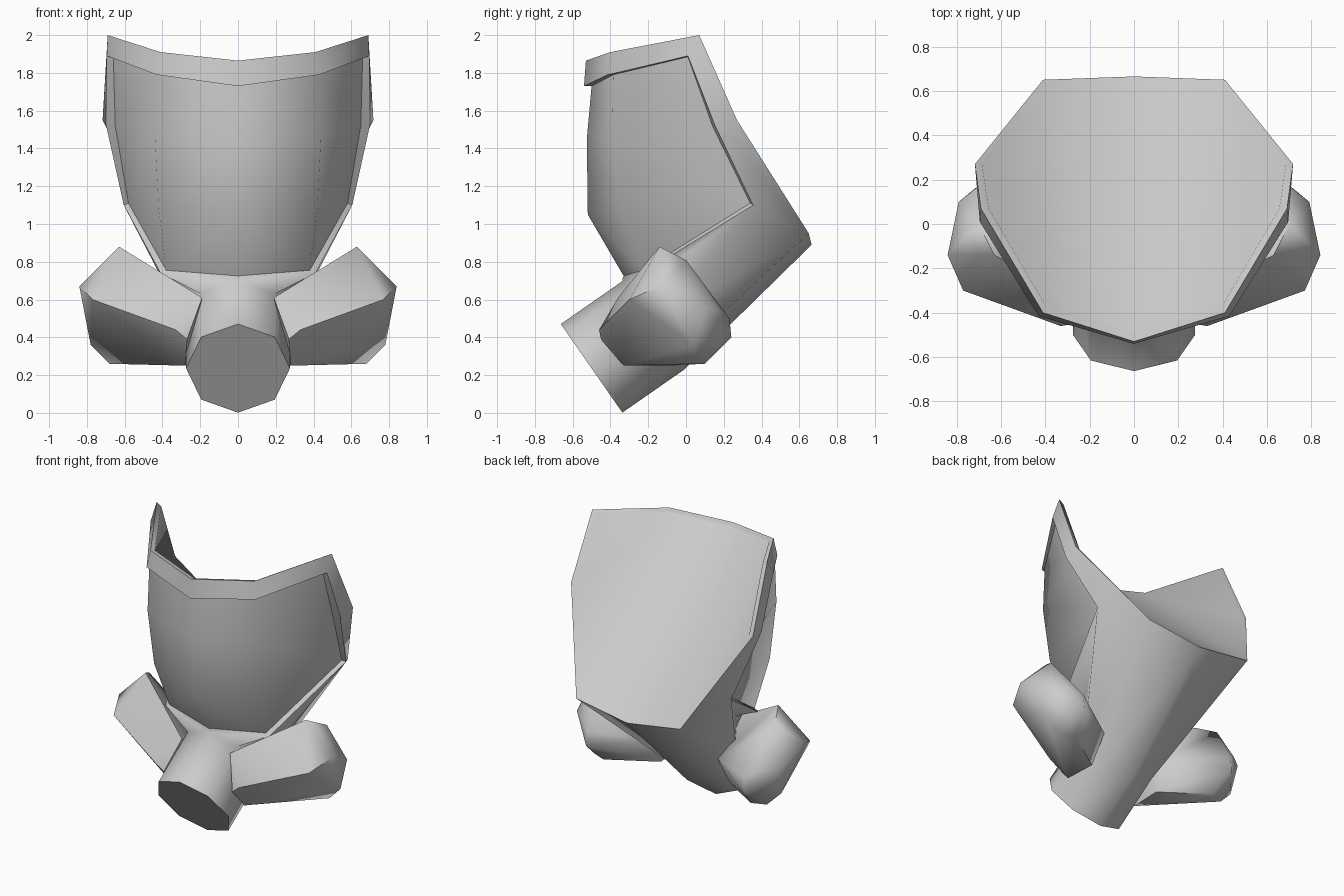
import bpy, bmesh, math
from mathutils import Vector

if "Cube" in bpy.data.objects:
    bpy.data.objects.remove(bpy.data.objects["Cube"])


def finish(bm, name, angle):
    """Mirror the +x half, weld the seam and make a smooth-by-angle object."""
    geo = bmesh.ops.duplicate(bm, geom=bm.verts[:] + bm.edges[:] + bm.faces[:])["geom"]
    for v in (g for g in geo if isinstance(g, bmesh.types.BMVert)):
        v.co.x *= -1
    bmesh.ops.reverse_faces(bm, faces=[g for g in geo if isinstance(g, bmesh.types.BMFace)])
    bmesh.ops.remove_doubles(bm, verts=bm.verts[:], dist=0.0005)
    bmesh.ops.recalc_face_normals(bm, faces=bm.faces[:])
    me = bpy.data.meshes.new(name)
    bm.to_mesh(me)
    bm.free()
    ob = bpy.data.objects.new(name, me)
    bpy.context.collection.objects.link(ob)
    bpy.ops.object.select_all(action='DESELECT')
    ob.select_set(True)
    bpy.context.view_layer.objects.active = ob
    bpy.ops.object.shade_smooth_by_angle(angle=math.radians(angle))
    return ob


# Mask body: half built from rows of points, from the centre line outwards
bm = bmesh.new()


def row(*pts):
    return [bm.verts.new(p) for p in pts]


def face(*vs):
    bm.faces.new(vs)


def bridge(a, b):
    for i in range(len(a) - 1):
        face(a[i], a[i + 1], b[i + 1], b[i])


def crease(loop):
    for a, b in zip(loop, loop[1:]):
        bm.edges.get((a, b)).smooth = False


# visor
v0 = row((0, -.50, 1.73), (.43, -.385, 1.79), (.66, .01, 1.885))
v1 = row((0, -.525, 1.45), (.44, -.39, 1.47), (.65, .14, 1.52))
v2 = row((0, -.52, 1.05), (.42, -.345, 1.08), (.58, .34, 1.11))
v3 = row((0, -.33, .725), (.38, -.23, .755))
bridge(v0, v1)
bridge(v1, v2)
bridge(v2[:2], v3)
face(v2[1], v2[2], v3[1])

# raised frame around the visor
frame = row((0, -.54, 1.73), (.43, -.415, 1.79), (.695, .01, 1.89),
            (.70, .15, 1.53), (.605, .355, 1.10), (.41, -.23, .74), (0, -.335, .715))
visor_edge = [v0[0], v0[1], v0[2], v1[2], v2[2], v3[1], v3[0]]
bridge(visor_edge, frame)
crease(visor_edge)

# brow band, rim and jaw edge
top = row((0, -.53, 1.865), (.41, -.40, 1.91), (.69, .07, 2.0), (.717, .27, 1.55))
inner = row((0, -.49, 1.855), (.40, -.365, 1.90), (.655, .07, 1.98), (.685, .27, 1.54))
jaw = row((0, .665, .89), (.41, .65, .95))
bridge(frame[:4], top)
bridge(top, inner)

# back surface
bridge(inner[:2], jaw)
face(inner[1], inner[2], inner[3], jaw[1])
face(top[3], jaw[1], inner[3])
crease(inner[:3])

# octagonal snout: two rings along a tilted axis
axis, up = Vector((0, .82, .57)), Vector((0, -.57, .82))


def ring(c):
    return row(*[Vector(c) + up * .286 * math.cos(a) + Vector((.275 * math.sin(a), 0, 0))
                 for a in (k * math.pi / 4 for k in range(5))])


disc = ring((0, -.50, .236))
neck = ring(Vector((0, -.50, .236)) + axis * .40)
face(*disc)
bridge(disc, neck)

# flare from the snout to frame and jaw
bridge(neck, [frame[6], frame[5], frame[4], jaw[1], jaw[0]])
face(frame[3], top[3], jaw[1], frame[4])
finish(bm, "mask_body", 66)

# Side filters: bevelled wedge shapes
bm = bmesh.new()
for p in [(.63, -.14, .88), (.70, 0, .81), (.84, -.14, .67), (.77, -.30, .60), (.78, .04, .36),
          (.68, .06, .26), (.19, -.36, .61), (.33, -.46, .44), (.27, -.45, .39), (.28, -.33, .25),
          (.79, .10, .55), (.70, .17, .55), (.62, .23, .50), (.62, .24, .40), (.58, .10, .26),
          (.25, .0, .45), (.27, -.10, .25)]:
    bm.verts.new(p)
bmesh.ops.convex_hull(bm, input=bm.verts[:])
bmesh.ops.dissolve_limit(bm, angle_limit=math.radians(6), verts=bm.verts[:], edges=bm.edges[:])
finish(bm, "side_filters", 50)
